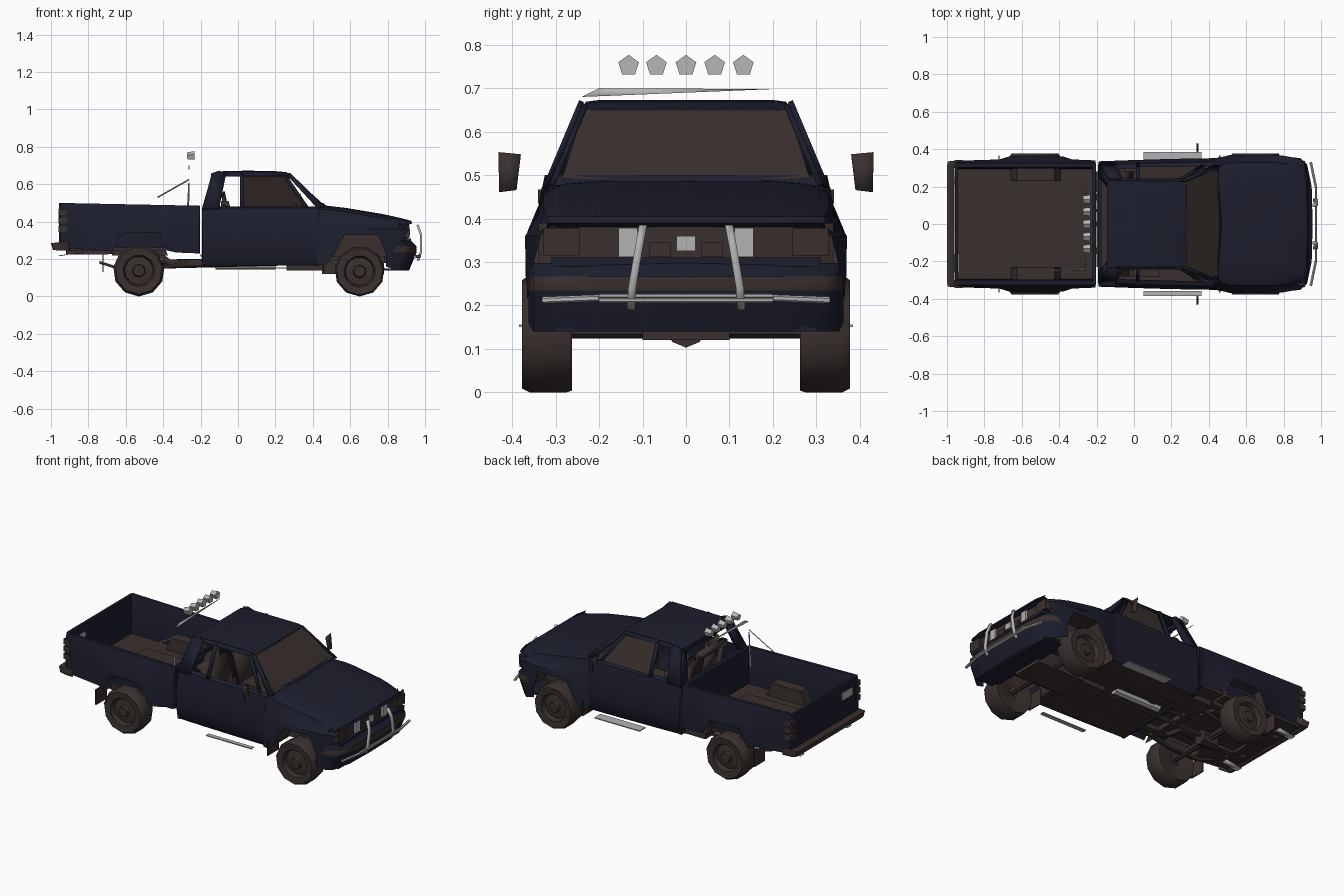
import bpy, bmesh, math
from mathutils import Vector

cube = bpy.data.objects.get("Cube")
if cube:
    bpy.data.objects.remove(cube, do_unlink=True)


def material(name, color):
    mat = bpy.data.materials.new(name)
    mat.use_nodes = True
    mat.diffuse_color = (*color, 1)
    mat.node_tree.nodes["Principled BSDF"].inputs["Base Color"].default_value = (*color, 1)
    return mat


navy = material("navy_paint", (.012, .013, .027))
brown = material("dark_brown", (.042, .030, .028))
grey = material("light_grey", (.45, .45, .45))
parts = []


def finish(name, bm, mat, mirror=False, thick=0):
    bmesh.ops.recalc_face_normals(bm, faces=bm.faces)
    mesh = bpy.data.meshes.new(name)
    bm.to_mesh(mesh)
    bm.free()
    obj = bpy.data.objects.new(name, mesh)
    bpy.context.collection.objects.link(obj)
    mesh.materials.append(mat)
    if thick:
        obj.modifiers.new("thickness", 'SOLIDIFY').thickness = thick
    if mirror:
        mod = obj.modifiers.new("mirror", 'MIRROR')
        mod.use_axis = (False, True, False)
        mod.merge_threshold = .0005
    parts.append(obj)
    return obj


def loft(name, rows, mat, mirror=True, thick=0):
    """Skin a surface over rows of points."""
    bm = bmesh.new()
    grid = [[bm.verts.new(p) for p in row] for row in rows]
    for a, b in zip(grid, grid[1:]):
        for i in range(len(a) - 1):
            bm.faces.new((a[i], a[i + 1], b[i + 1], b[i]))
    return finish(name, bm, mat, mirror, thick)


def polygon(name, points, mat, mirror=False, thick=0):
    bm = bmesh.new()
    bm.faces.new([bm.verts.new(p) for p in points])
    return finish(name, bm, mat, mirror, thick)


def box(name, xs, ys, zs, mat, mirror=False):
    bm = bmesh.new()
    bmesh.ops.create_cube(bm, size=1)
    for v in bm.verts:
        v.co = [s[0] if c < 0 else s[1] for c, s in zip(v.co, (xs, ys, zs))]
    return finish(name, bm, mat, mirror)


def tube(name, start, end, radius, mat, mirror=False, sides=6, taper=1):
    a, b = Vector(start), Vector(end)
    bm = bmesh.new()
    bmesh.ops.create_cone(bm, cap_ends=True, segments=sides, radius1=radius,
                          radius2=radius * taper, depth=(b - a).length)
    turn = (b - a).to_track_quat('Z', 'Y').to_matrix()
    for v in bm.verts:
        v.co = turn @ v.co + (a + b) / 2
    return finish(name, bm, mat, mirror)


def beam(name, path, y0, y1, height, mat):
    """Mirrored rectangular bar that follows a side-view path."""
    loft(name, [[(x, y0, z), (x, y1, z), (x, y1, z + height), (x, y0, z + height), (x, y0, z)]
                for x, z in path], mat)


# Cargo bed: walls with flared wheel openings, floor, ends
bed = []
for x, w, low in ((-.95, .335, .26), (-.72, .345, .245), (-.67, .36, .24), (-.62, .365, .34),
                  (-.42, .365, .34), (-.375, .36, .245), (-.33, .345, .235), (-.205, .34, .23)):
    top = .485 - (x + .2) * .02
    bed.append([(x, .295, .26), (x, .298, top - .02), (x, .305, top), (x, .325, top),
                (x, .338, top - .06), (x, w, .37), (x, w, low)])
loft("bed_walls", bed, navy)
box("bed_floor", (-.94, -.205), (-.31, .31), (.245, .262), brown)
box("bed_headboard", (-.222, -.203), (-.325, .325), (.23, .485), navy)
box("tailgate", (-.957, -.94), (-.315, .315), (.27, .5), navy)
box("bed_floor_panel", (-.75, -.3), (-.17, .17), (.262, .27), brown)
for low in (.345, .39, .435):
    box("tail_light", (-.961, -.915), (.3, .341), (low, low + .032), brown, True)
box("tailgate_plate", (-.961, -.936), (-.26, -.16), (.405, .45), grey)
loft("rear_bumper", [[(-.96 - d, 0, z), (-.96 - d, .31, z), (-.955 - d, .335, z), (-.9, .34, z)]
                     for z, d in ((.245, 0), (.25, .03), (.285, .04), (.29, 0))], brown, thick=.008)
loft("bumper_bracket", [[(-.96, y, .215), (-.85, y, .232)] for y in (.21, .25)], grey, thick=.004)

# Wheel wells
for name, middle in (("rear", -.525), ("front", .655)):
    path = [(middle + dx, z) for dx, z in ((-.15, .22), (-.1, .345), (.1, .345), (.15, .22))]
    loft(name + "_wheel_well", [[(x, y, z) for x, z in path] for y in (.23, .35)], brown)
    polygon(name + "_well_wall", [(x, .23, z) for x, z in path], brown, True)

# Hood and front fenders
nose = []
for x, top, w, low in ((.42, .487, .35, .17), (.47, .485, .358, .17), (.51, .48, .368, .22),
                       (.57, .473, .37, .33), (.75, .443, .37, .33), (.8, .433, .365, .21),
                       (.87, .417, .352, .29), (.915, .405, .335, .36)):
    nose.append([(x + .01, 0, top), (x + .008, .2, top), (x, w - .075, top - .006),
                 (x, w - .042, top - .02), (x, w - .03, max(top - .065, .378)),
                 (x, w, .36), (x, w, low)])
loft("hood_and_fenders", nose, navy)
loft("hood_lip", [[(x, 0, z), (x, .25, z), (x - .015, .32, z)]
                  for x, z in ((.925, .405), (.932, .39), (.9, .38))], navy)

# Grille, headlights and bumper
loft("grille", [[(.905, 0, z), (.9, .25, z), (.86, .34, z)] for z in (.27, .39)], brown)
box("grille_bar", (.89, .925), (-.31, .31), (.29, .31), navy)
box("headlight", (.875, .918), (.245, .328), (.315, .378), brown, True)
box("grille_side_trim", (.905, .918), (.112, .155), (.312, .378), grey, True)
box("front_badge_plate", (.91, .92), (-.022, .022), (.325, .36), grey)
box("grille_insert", (.9, .915), (.035, .085), (.312, .345), brown, True)
bumper = loft("front_bumper", [[(.955 - d, 0, z), (.95 - d, .2, z), (.925 - d, .32, z),
                                (.89 - d, .352, z), (.79, .363, z + d / 2)]
                               for z, d in ((.14, .04), (.2, .015), (.235, 0), (.267, 0), (.298, .03))],
              navy)
bumper.data.materials.append(brown)
for face in bumper.data.polygons:
    if .236 < face.center.z < .266:
        face.material_index = 1
box("bumper_underside", (.76, .9), (-.3, .3), (.14, .15), navy)

# Bull bar
for z in (.212, .222):
    tube("bull_bar_rail", (.972, -.2, z), (.972, .2, z), .006, grey)
tube("bull_bar_end", (.972, .2, .217), (.945, .33, .212), .008, grey, True)
loft("bull_bar_upright", [[(x, y, z), (x, y + .018, z)] for x, y, z in
     ((.968, .118, .19), (.985, .115, .24), (.985, .1, .33), (.965, .09, .385))], grey, thick=.012)

# Cab lower body
cab = []
for x, w in ((-.19, .335), (0, .342), (.2, .348), (.43, .352)):
    cab.append([(x, w - .045, .482), (x, w - .02, .472), (x, w - .012, .42), (x, w, .36),
                (x, w, .28), (x, w - .008, .2), (x, w - .03, .165)])
loft("cab_sides", cab, navy)
box("cab_back", (-.192, -.175), (-.318, .318), (.17, .475), navy)
box("cab_floor", (-.18, .46), (-.31, .31), (.17, .185), brown)
box("firewall", (.41, .43), (-.31, .31), (.18, .47), brown)


def side(points, inset=0):
    """Lay side-view points on the leaning window plane."""
    return [(x, .318 - (z - .47) * .42 - inset, z) for x, z in points]


# Cab pillars, roof and glass
for name, points in (
        ("rear_pillar", ((-.19, .465), (-.1, .465), (-.095, .5), (-.065, .65), (-.1, .668), (-.14, .655))),
        ("middle_pillar", ((.01, .47), (.03, .47), (.03, .655), (.01, .655))),
        ("window_divider", ((.36, .475), (.38, .475), (.26, .65), (.24, .65))),
        ("windshield_pillar", ((.425, .475), (.462, .482), (.28, .66), (.255, .66))),
        ("roof_rail", ((-.14, .645), (.275, .645), (.26, .665), (-.11, .665)))):
    polygon(name, side(points), navy, True, .012)
roof = [[(x, 0, z), (x, .2, z), (x, .23, z - .004), (x, .242, z - .022)]
        for x, z in ((-.14, .655), (-.1, .669), (.05, .673), (.23, .669), (.275, .653))]
loft("roof", roof, navy)
loft("rear_window_frame", [[(-.19, .318, .47), (-.14, .238, .655)],
                           [(-.19, .25, .48), (-.145, .2, .635)]], navy, thick=.01)
box("rear_window_header", (-.145, -.125), (-.235, .235), (.63, .657), navy)
loft("windshield", [[(.46, 0, .49), (.45, .285, .492)], [(.282, 0, .65), (.276, .236, .65)]], brown)
loft("windshield_base", [[(.47, 0, .485), (.45, .315, .475)], [(.455, 0, .5), (.44, .295, .5)]], navy)
polygon("left_door_glass", side(((.03, .475), (.36, .475), (.245, .648), (.03, .648)), .006), brown)

# Interior
box("dashboard", (.31, .42), (-.3, .3), (.37, .47), brown)
box("seat_cushion", (-.06, .14), (.03, .28), (.19, .31), brown, True)
for low, high, y0, y1, top in ((-.09, -.02, .03, .28, .51), (-.08, -.04, .09, .21, .56)):
    loft("seat_back", [[(low, y, top), (high - .03, y, top), (high + .02, y, .3)]
                       for y in (y0, y1)], brown, thick=.03)
tube("steering_wheel", (.27, .15, .45), (.285, .15, .44), .06, brown, sides=10)

# Door mirrors
polygon("door_mirror", [(.336, .38, .548), (.336, .432, .553), (.346, .43, .461), (.346, .39, .466)],
        brown, True, .003)

# Light bar with its supports
for y in (-.132, -.068, 0, .066, .132):
    tube("roof_lamp", (-.272, y, .75), (-.232, y, .752), .02, grey, sides=5, taper=1.25)
polygon("lamp_crossbar", [(-.26, -.24, .68), (-.26, -.2, .7), (-.26, .2, .698)], grey, thick=.004)
tube("bar_post", (-.27, -.245, .4), (-.262, -.245, .61), .007, grey, sides=4, taper=.5)
tube("bar_brace", (-.43, -.25, .53), (-.262, -.245, .625), .004, grey, sides=4)

# Wheels: revolved tire and rim
for name, x, z in (("rear_wheel", -.53, .138), ("front_wheel", .65, .134)):
    profile = ((.03, .28), (.085, .265), (.13, .262), (z, .275), (z, .36), (.125, .378),
               (.085, .374), (.076, .345), (.035, .352), (.03, .37), (.001, .37))
    rows = []
    for i in range(12):
        a = math.tau * i / 11
        rows.append([(x + r * math.sin(a), y, z - r * math.cos(a)) for r, y in profile])
    loft(name, rows, brown)
    tube(name + "_axle", (x, -.29, z + .01), (x, .29, z + .01), .02, brown)
    box(name + "_mud_flap", (x - .195, x - .188), (.26, .365), (.13, .225), brown, True)
beam("leaf_spring", ((-.74, .175), (-.63, .14), (-.43, .14), (-.3, .17)), .19, .215, .015, brown)

# Side steps
box("right_side_step", (.05, .36), (-.384, -.358), (.15, .156), grey)
box("left_side_step", (.05, .36), (.325, .384), (.15, .156), grey)

# Chassis
beam("frame_rail", ((-.92, .225), (-.7, .225), (-.6, .235), (-.46, .235), (-.36, .165),
                    (.42, .165), (.54, .2), (.86, .18)), .125, .16, .032, brown)
for x, z in ((-.85, .228), (-.66, .228), (-.3, .165), (-.05, .165), (.22, .165), (.42, .165), (.8, .18)):
    box("crossmember", (x - .02, x + .02), (-.2, .2), (z, z + .03), brown)
box("engine_pan", (.45, .78), (-.1, .1), (.12, .3), brown)
box("gearbox", (.26, .45), (-.06, .06), (.14, .22), brown)
tube("drive_shaft", (-.53, 0, .16), (.28, 0, .18), .014, brown)
tube("differential", (-.58, 0, .148), (-.48, 0, .148), .045, brown, sides=8)
box("fuel_tank", (-.33, -.03), (.17, .28), (.165, .2), brown)
tube("muffler", (-.12, .065, .172), (.2, .065, .172), .028, grey, sides=8)
tube("exhaust_pipe", (-.42, .09, .185), (-.12, .065, .172), .01, brown)
box("underbody", (-.2, .88), (-.23, .23), (.215, .225), brown)

# Smooth shading with sharp creases
bpy.ops.object.select_all(action='DESELECT')
for obj in parts:
    obj.select_set(True)
bpy.context.view_layer.objects.active = parts[0]
bpy.ops.object.shade_smooth_by_angle(angle=math.radians(40))
